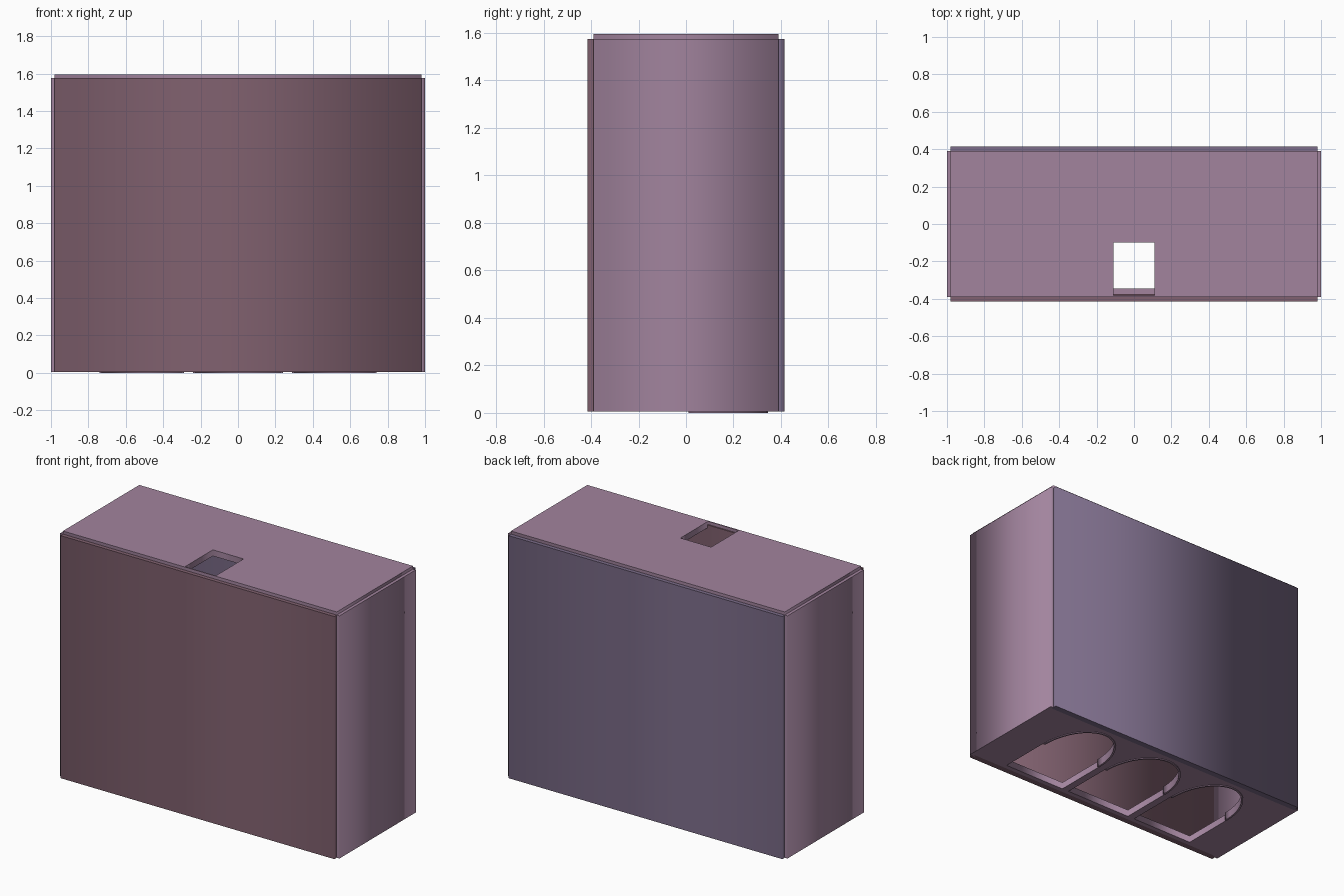
import bpy, math

if "Cube" in bpy.data.objects:
    bpy.data.objects.remove(bpy.data.objects["Cube"])


def material(name, rgb):
    m = bpy.data.materials.new(name)
    m.diffuse_color = (*rgb, 1)
    m.use_nodes = True
    m.node_tree.nodes["Principled BSDF"].inputs["Base Color"].default_value = m.diffuse_color
    return m


MAUVE = material("mauve", (0.36, 0.23, 0.34))
BROWN = material("brown", (0.22, 0.12, 0.16))
PURPLE = material("purple", (0.20, 0.15, 0.25))


def rect(x0, x1, y0, y1):
    return [(x0, y0), (x1, y0), (x1, y1), (x0, y1)]


def plate(name, loops, z0, z1, mat):
    """Flat slab from an outline plus optional hole outlines."""
    cu = bpy.data.curves.new(name, 'CURVE')
    cu.dimensions = '2D'
    cu.fill_mode = 'BOTH'
    cu.extrude = (z1 - z0) / 2
    for pts in loops:
        sp = cu.splines.new('POLY')
        sp.points.add(len(pts) - 1)
        for p, (x, y) in zip(sp.points, pts):
            p.co = (x, y, 0, 1)
        sp.use_cyclic_u = True
    tmp = bpy.data.objects.new(name + "_curve", cu)
    bpy.context.collection.objects.link(tmp)
    bpy.context.view_layer.update()
    me = bpy.data.meshes.new_from_object(tmp.evaluated_get(bpy.context.evaluated_depsgraph_get()))
    bpy.data.objects.remove(tmp)
    me.name = name
    ob = bpy.data.objects.new(name, me)
    ob.location.z = (z0 + z1) / 2
    bpy.context.collection.objects.link(ob)
    me.materials.clear()
    me.materials.append(mat)
    return ob


SPRING, SILL, RISE, N = 0.01, -0.345, 0.335, 20


def arc(cx, half, inset=0.0):
    return [(cx + (half - inset) * math.cos(math.pi * i / N),
             SPRING + (RISE - inset) * math.sin(math.pi * i / N)) for i in range(N + 1)]


# Walls, stepped at every corner
plate("front_wall", [rect(-.98, .98, -.415, -.375)], .005, 1.575, BROWN)
plate("back_wall", [rect(-.98, .98, .375, .415)], .005, 1.575, PURPLE)
for side, x0, x1 in (("left", -1, -.96), ("right", .96, 1)):
    plate(side + "_wall", [rect(x0, x1, -.39, .39)], .005, 1.575, MAUVE)

# Top panel with its rectangular opening
plate("top_panel", [rect(-.98, .98, -.39, .39), rect(-.11, .11, -.383, -.10)],
      1.555, 1.595, MAUVE)

# Bottom panel with three arched openings
ARCHES = [("left", -.515, .225), ("middle", 0, .24), ("right", .515, .225)]
holes = [[(cx - h, SILL), (cx + h, SILL)] + arc(cx, h) for _, cx, h in ARCHES]
plate("bottom_panel", [rect(-.96, .96, -.375, .375)] + holes, .005, .05, MAUVE)

# Arch trims, slightly proud of the bottom panel
for n, cx, h in ARCHES:
    plate(n + "_arch_trim", [arc(cx, h) + arc(cx, h, .012)[::-1]], 0, .055, MAUVE)
